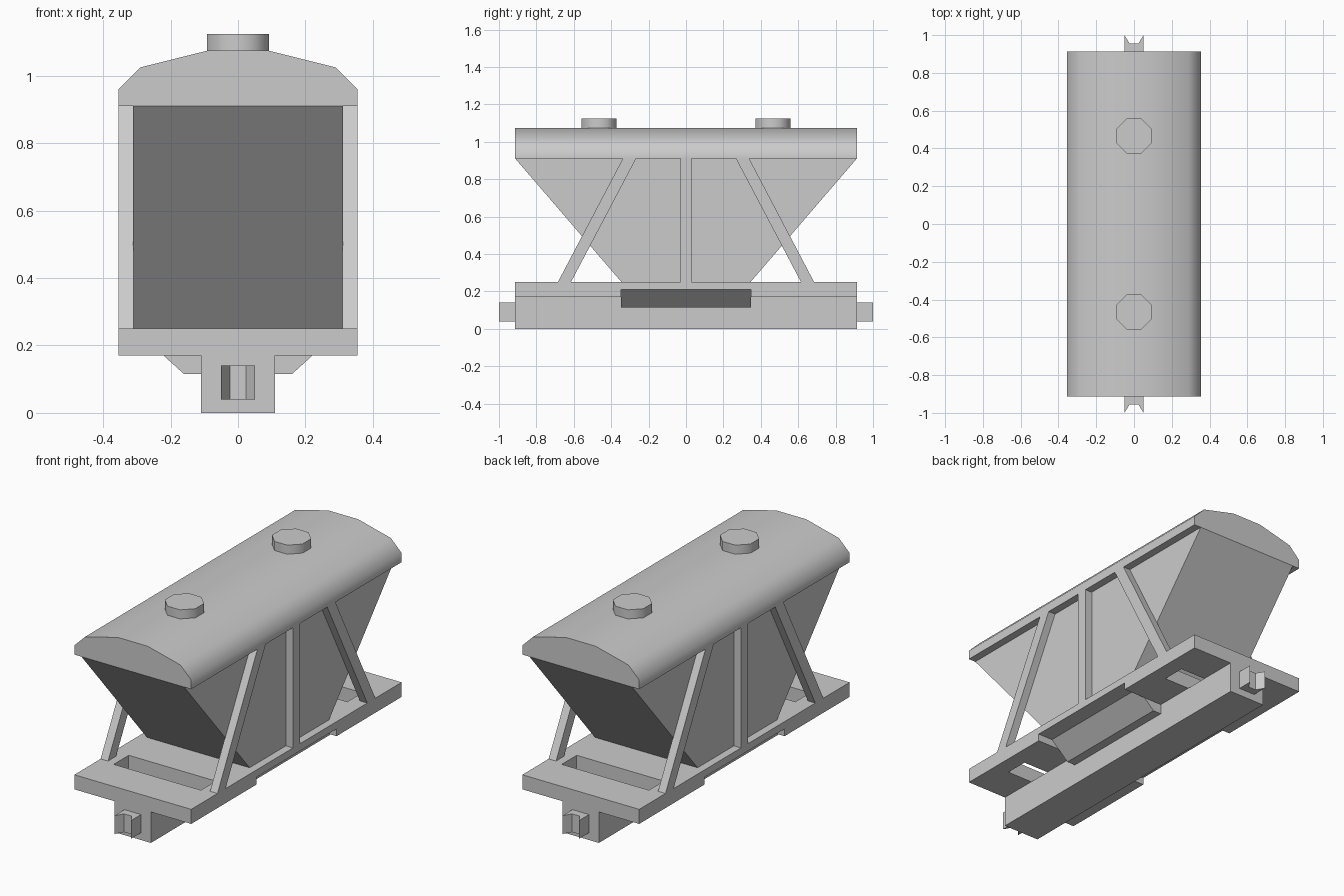
import bpy, bmesh, math

if "Cube" in bpy.data.objects:
    bpy.data.objects.remove(bpy.data.objects["Cube"])


def prism(name, profile, axis, lo, hi, smooth=False):
    """Extrude a 2D profile along an axis: x -> (y,z), y -> (x,z), z -> (x,y)."""
    def place(a, b, c):
        return {'x': (c, a, b), 'y': (a, c, b), 'z': (a, b, c)}[axis]
    bm = bmesh.new()
    base = bm.faces.new([bm.verts.new(place(a, b, lo)) for a, b in profile])
    out = bmesh.ops.extrude_face_region(bm, geom=[base], use_keep_orig=True)
    for v in out['geom']:
        if isinstance(v, bmesh.types.BMVert):
            v.co['xyz'.index(axis)] = hi
    bmesh.ops.recalc_face_normals(bm, faces=bm.faces)
    mesh = bpy.data.meshes.new(name)
    bm.to_mesh(mesh)
    bm.free()
    ob = bpy.data.objects.new(name, mesh)
    bpy.context.collection.objects.link(ob)
    if smooth:
        bpy.ops.object.select_all(action='DESELECT')
        ob.select_set(True)
        bpy.context.view_layer.objects.active = ob
        bpy.ops.object.shade_smooth_by_angle(angle=math.radians(50))
    return ob


def rect(a0, a1, b0, b1):
    return [(a0, b0), (a1, b0), (a1, b1), (a0, b1)]


def mirrored(half):
    """Close a symmetric profile from its right half."""
    return half + [(-a, b) for a, b in reversed(half)]


L = 0.913   # half length of the deck and roof
W = 0.355   # half width
BW = 0.312  # half width of the hopper

# Roof and octagonal loading hatches
prism('roof', mirrored([(W, 0.91), (W, 0.96), (0.29, 1.025), (0.09, 1.075)]),
      'y', -L, L, smooth=True)
for tag, cy in (('front', -0.465), ('back', 0.465)):
    octagon = [(0.1 * math.cos(math.radians(22.5 + 45 * i)),
                cy + 0.1 * math.sin(math.radians(22.5 + 45 * i))) for i in range(8)]
    prism('hatch_' + tag, octagon, 'z', 1.06, 1.125, smooth=True)

# Hopper body with sloping ends
prism('hopper', mirrored([(0.345, 0.25), (L, 0.91)]), 'x', -BW, BW)

# Deck, raised underneath at the middle, with a slot near each end
deck = prism('deck', mirrored([(0.348, 0.21), (0.348, 0.17), (L, 0.17), (L, 0.25)]),
             'x', -W, W)
for tag, s in (('front', -1), ('back', 1)):
    cutter = prism('slot_cutter_' + tag,
                   rect(-0.265, 0.265, s * 0.635 - 0.065, s * 0.635 + 0.065), 'z', 0.1, 0.3)
    cutter.hide_render = True
    cutter.hide_set(True)
    mod = deck.modifiers.new('slot_' + tag, 'BOOLEAN')
    mod.operation = 'DIFFERENCE'
    mod.solver = 'EXACT'
    mod.object = cutter

# Centre sill and discharge chute below the deck
prism('centre_sill', rect(-0.11, 0.11, 0, 0.17), 'y', -L, L)
prism('discharge_chute', mirrored([(0.16, 0.115), (0.265, 0.21)]), 'y', -0.348, 0.348)

# Side posts and diagonal braces
for tag, s in (('left', -1), ('right', 1)):
    x0, x1 = sorted((s * (BW - 0.002), s * W))
    prism('post_' + tag, rect(-0.03, 0.03, 0.25, 0.91), 'x', x0, x1)
    for end, e in (('front', -1), ('back', 1)):
        prism(f'brace_{tag}_{end}',
              [(e * 0.615, 0.25), (e * 0.685, 0.25), (e * 0.338, 0.91), (e * 0.267, 0.91)],
              'x', x0, x1)

# Notched couplers at both ends
for tag, s in (('front', -1), ('back', 1)):
    prism('coupler_' + tag,
          [(x, s * y) for x, y in mirrored([(0.05, 0.9), (0.05, 1.0), (0.023, 0.955)])],
          'z', 0.04, 0.14)
